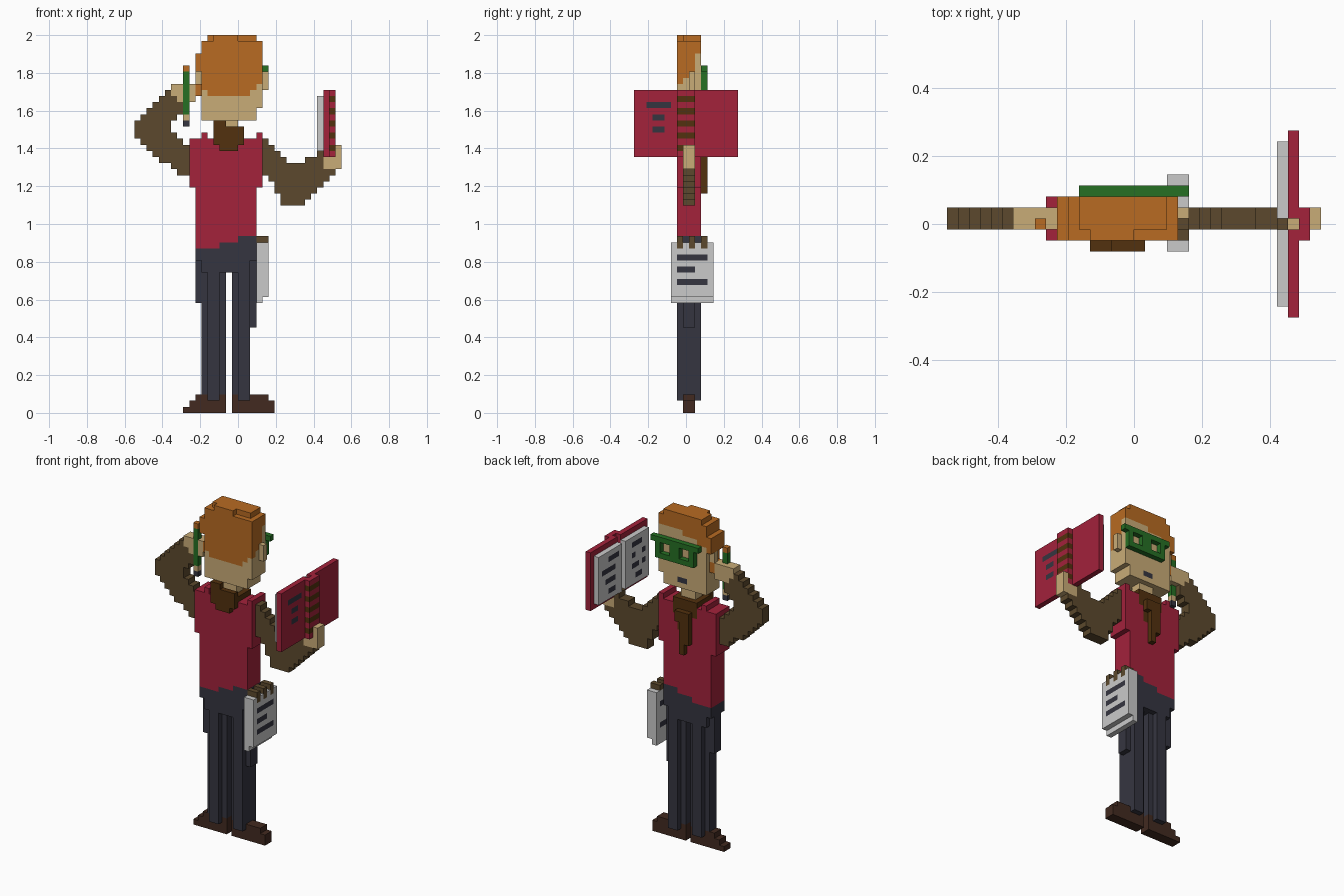
import bpy

if "Cube" in bpy.data.objects:
    bpy.data.objects.remove(bpy.data.objects["Cube"])

V = 2 / 62                      # block size: the figure is 62 blocks tall
COLOURS = {
    "hair orange": (0xB8, 0x6B, 0x22), "skin": (0xC9, 0xAC, 0x77),
    "shirt red": (0xA3, 0x22, 0x3B), "sleeve brown": (0x5C, 0x49, 0x2D),
    "tie brown": (0x52, 0x31, 0x0E), "trouser slate": (0x35, 0x35, 0x40),
    "shoe brown": (0x42, 0x2A, 0x20), "green": (0x26, 0x70, 0x24),
    "paper white": (0xCA, 0xCA, 0xCA),
}


def linear(c):
    c /= 255
    return c / 12.92 if c < 0.04045 else ((c + 0.055) / 1.055) ** 2.4


MATS = {}
for cname, rgb in COLOURS.items():
    m = bpy.data.materials.new(cname)
    m.diffuse_color = (*[linear(c) for c in rgb], 1)
    m.use_nodes = True
    m.node_tree.nodes["Principled BSDF"].inputs["Base Color"].default_value = m.diffuse_color
    MATS[cname] = m

cells = {}                      # (i, j, k) -> (part, colour)


def box(part, colour, i0, i1, j0, j1, k0, k1):
    for i in range(i0, i1):
        for j in range(j0, j1):
            for k in range(k0, k1):
                cells[i, j, k] = (part, colour)


def columns(part, colour, start, spans, j0=8, j1=10):
    """One column of blocks per span, stepping along x."""
    for n, (k0, k1) in enumerate(spans):
        box(part, colour, start + n, start + n + 1, j0, j1, k0, k1)


# shirt with shoulder steps
box("shirt", "shirt red", 10, 20, 7, 11, 26, 44)
box("shirt", "shirt red", 9, 21, 7, 11, 37, 44)
for a, b in ((9, 13), (18, 21)):
    box("shirt", "shirt red", a, b, 7, 11, 44, 45)
for a in (11, 20):
    box("shirt", "shirt red", a, a + 1, 7, 11, 45, 46)

# trousers: stepped waist, hips, legs with thin outer edges
T = "trouser slate"
for a, b, top in ((10, 14, 27), (14, 17, 28), (17, 20, 29)):
    box("trousers", T, a, b, 7, 11, 25, top)
box("trousers", T, 11, 19, 7, 11, 23, 25)
box("trousers", T, 10, 11, 8, 10, 18, 25)
box("trousers", T, 19, 20, 8, 10, 14, 25)
for a, b in ((11, 15), (16, 19)):
    box("trousers", T, a, b, 8, 10, 3, 23)
for a in (12, 17):
    box("trousers", T, a, a + 2, 7, 11, 2, 23)

# shoes, toes turned outwards
for k, a, b in ((0, 8, 23), (1, 9, 23), (2, 10, 22)):
    box("left_shoe", "shoe brown", a, 15, 8, 10, k, k + 1)
    box("right_shoe", "shoe brown", 16, b, 8, 10, k, k + 1)

# raised left arm, bent elbow
S = "sleeve brown"
columns("left_arm", S, 0, [(45, 48), (44, 49), (43, 50), (42, 51), (41, 52),
                           (41, 53), (40, 46), (39, 45), (39, 44)])
columns("left_arm", S, 6, [(48, 52), (49, 51)])
columns("left_hand", "skin", 6, [(52, 54), (51, 54), (51, 54), (51, 54)])

# right arm holding the book
columns("right_arm", S, 21, [(39, 45), (38, 44), (36, 43), (34, 42), (34, 41), (34, 41),
                             (34, 41), (35, 42), (36, 42), (37, 43), (38, 40), (39, 40)])
columns("right_hand", "skin", 31, [(40, 42), (40, 42), (40, 44)])

# neck, collar and tie
box("neck", "skin", 14, 17, 8, 10, 44, 48)
box("collar", "tie brown", 13, 18, 6, 7, 44, 47)
box("collar", "tie brown", 14, 17, 6, 7, 43, 44)
box("collar", "tie brown", 13, 15, 6, 7, 47, 48)
for a in (13, 17):
    box("collar", "tie brown", a, a + 1, 7, 11, 44, 46)
box("collar", "tie brown", 13, 18, 10, 11, 43, 46)
box("collar", "tie brown", 14, 17, 10, 11, 40, 43)
box("tie", "tie brown", 14, 17, 11, 12, 42, 44)
box("tie", "tie brown", 14, 16, 11, 12, 38, 42)
box("tie", "tie brown", 15, 16, 11, 12, 36, 38)

# head and mouth
box("head", "skin", 11, 20, 7, 11, 48, 50)
box("head", "skin", 11, 21, 7, 11, 50, 59)
box("head", T, 15, 17, 10, 11, 49, 50)
box("ear", "skin", 21, 22, 9, 10, 53, 56)
box("ear", "skin", 10, 11, 9, 10, 54, 56)

# hair: back of the head, side slope, fringe and crown
H = "hair orange"
box("hair", H, 12, 19, 7, 8, 52, 53)
box("hair", H, 11, 20, 7, 8, 53, 54)
for j, low in ((7, 54), (8, 55), (9, 56), (10, 59)):
    box("hair", H, 11, 21, j, j + 1, low, 61)
box("hair", H, 11, 12, 7, 10, 54, 60)
box("hair", H, 11, 16, 10, 11, 58, 60)
box("hair", H, 11, 13, 10, 11, 57, 58)
box("hair", H, 10, 11, 7, 11, 56, 59)
box("hair", H, 10, 11, 8, 10, 52, 54)
box("hair", H, 12, 20, 8, 11, 61, 62)
box("hair", H, 13, 17, 7, 8, 61, 62)

# glasses: brow bar and two square rims
box("glasses", "green", 12, 22, 11, 12, 56, 57)
for a in (13, 17):
    box("glasses", "green", a, a + 4, 11, 12, 53, 54)
    for c in (a, a + 3):
        box("glasses", "green", c, c + 1, 11, 12, 53, 56)

# pencil
for c, a, b in ((T, 47, 48), ("skin", 48, 49), ("green", 49, 56), (H, 56, 57)):
    box("pencil", c, 8, 9, 8, 9, a, b)

# open book: covers, banded spine, pages
for a, b in ((0, 8), (9, 17)):
    box("book_cover", "shirt red", 31, 32, a, b, 42, 53)
box("book_cover", "shirt red", 32, 33, 7, 10, 42, 53)
for k in range(43, 53, 2):
    box("book_cover", "tie brown", 32, 33, 7, 10, k, k + 1)
for k, a, b in ((50, 2, 6), (48, 3, 5), (46, 3, 5)):
    box("book_cover", T, 31, 32, a, b, k, k + 1)
for a in (1, 9):
    box("pages", "paper white", 30, 31, a, a + 7, 43, 52)
for k, a, b in ((50, 10, 13), (48, 11, 15), (46, 11, 14), (44, 11, 13),
                (50, 3, 6), (48, 2, 3), (48, 5, 6), (46, 2, 3), (46, 4, 6), (44, 3, 5)):
    box("pages", T, 30, 31, a, b, k, k + 1)

# notepad at the hip with rings and ruled marks
box("notepad", "paper white", 20, 21, 6, 13, 18, 28)
box("notepad", "paper white", 21, 22, 6, 13, 19, 28)
for k, b in ((25, 12), (23, 10), (21, 12)):
    box("notepad", T, 20, 22, 7, b, k, k + 1)
for j in (7, 9, 11):
    box("notepad", S, 20, 22, j, j + 1, 28, 29)
    box("notepad", S, 21, 22, j, j + 1, 27, 28)

# turn the blocks into one outer skin per part
SIDES = []
for axis in range(3):
    u, w = (axis + 1) % 3, (axis + 2) % 3
    for s in (0, 1):
        quad = []
        for p, q in ((0, 0), (1, 0), (1, 1), (0, 1)):
            c = [0, 0, 0]
            c[axis], c[u], c[w] = s, p, q
            quad.append(tuple(c))
        step = [0, 0, 0]
        step[axis] = 2 * s - 1
        SIDES.append((step, quad if s else quad[::-1]))

for part in sorted({p for p, _ in cells.values()}):
    verts, faces, slots, used = {}, [], [], []
    for cell, (p, colour) in cells.items():
        if p != part:
            continue
        if colour not in used:
            used.append(colour)
        for step, quad in SIDES:
            if tuple(a + b for a, b in zip(cell, step)) in cells:
                continue
            faces.append([verts.setdefault(tuple(a + b for a, b in zip(cell, c)), len(verts))
                          for c in quad])
            slots.append(used.index(colour))
    mesh = bpy.data.meshes.new(part)
    mesh.from_pydata([((i - 17) * V, (j - 8.5) * V, k * V) for i, j, k in verts], [], faces)
    for colour in used:
        mesh.materials.append(MATS[colour])
    mesh.polygons.foreach_set("material_index", slots)
    mesh.update()
    bpy.context.collection.objects.link(bpy.data.objects.new(part, mesh))
